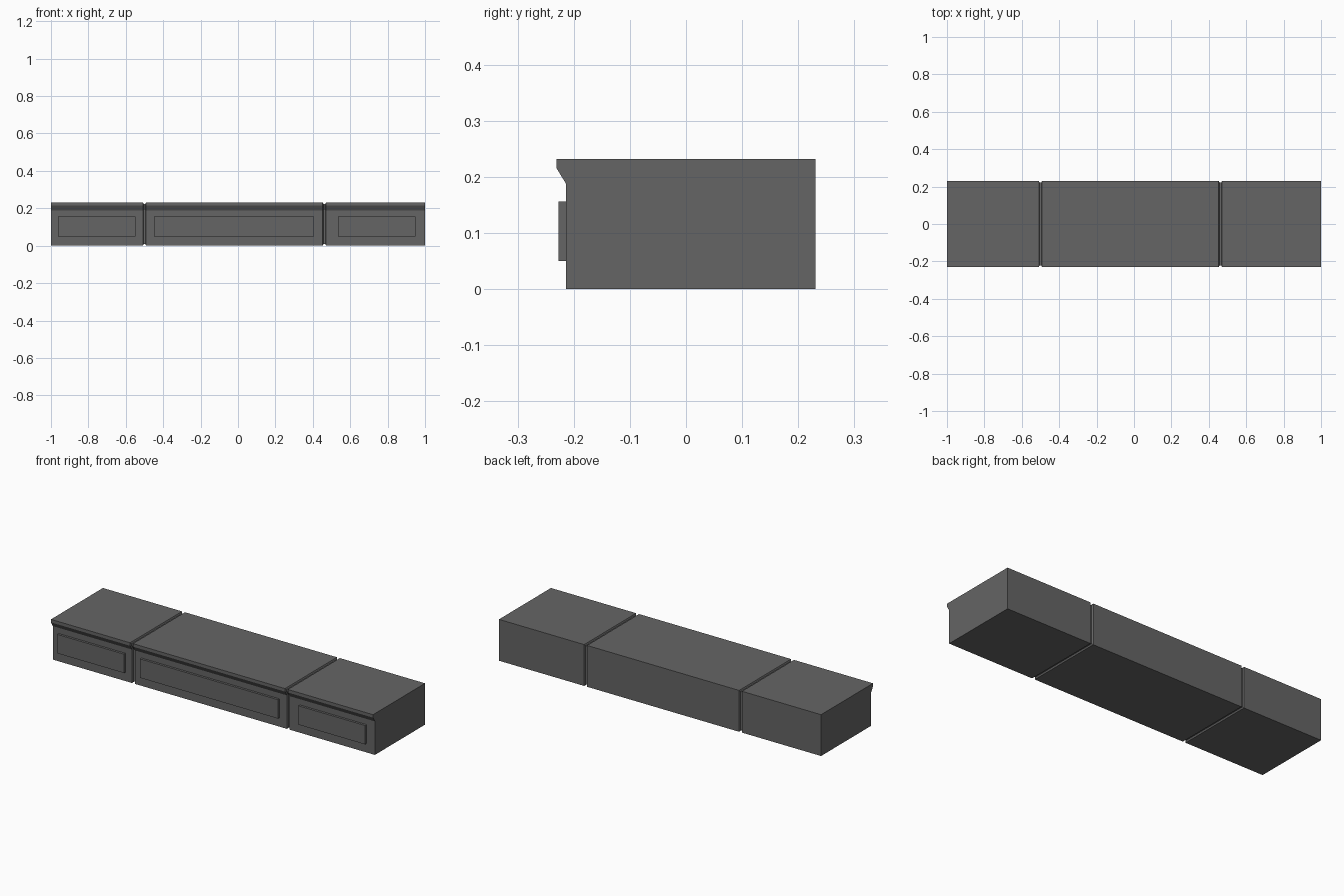
import bpy, bmesh

if "Cube" in bpy.data.objects:
    bpy.data.objects.remove(bpy.data.objects["Cube"])

stone = bpy.data.materials.new("dark_grey_stone")
stone.diffuse_color = (0.13, 0.13, 0.13, 1)
stone.use_nodes = True
stone.node_tree.nodes["Principled BSDF"].inputs["Base Color"].default_value = stone.diffuse_color

# Side profile (y, z) with the overhanging front lip, and its inset copy for the joints
outer = [(-0.214, 0), (0.2305, 0), (0.2305, 0.232), (-0.2305, 0.232), (-0.2305, 0.215), (-0.214, 0.188)]
d = 0.008
inner = [(-0.214 + d, d), (0.2305 - d, d), (0.2305 - d, 0.232 - d),
         (-0.2305 + d, 0.232 - d), (-0.2305 + d, 0.217), (-0.214 + d, 0.190)]


def finish(name, bm):
    bmesh.ops.recalc_face_normals(bm, faces=bm.faces[:])
    mesh = bpy.data.meshes.new(name)
    bm.to_mesh(mesh)
    bm.free()
    mesh.materials.append(stone)
    obj = bpy.data.objects.new(name, mesh)
    bpy.context.collection.objects.link(obj)
    return obj


# Ledge body: profile swept along x, pinched in at each joint
stations = [(-1.0, outer)]
for joint in (-0.5, 0.462):
    stations += [(joint - 0.009, outer), (joint - 0.005, inner),
                 (joint + 0.005, inner), (joint + 0.009, outer)]
stations.append((1.0, outer))

bm = bmesh.new()
rings = [[bm.verts.new((x, y, z)) for y, z in prof] for x, prof in stations]
n = len(outer)
for a, b in zip(rings, rings[1:]):
    for i in range(n):
        j = (i + 1) % n
        bm.faces.new((a[i], a[j], b[j], b[i]))
bm.faces.new(rings[0])
bm.faces.new(rings[-1])
finish("ledge_body", bm)


# Raised front panels
def panel(name, x0, x1):
    y0, y1, z0, z1 = -0.227, -0.212, 0.05, 0.156
    bm = bmesh.new()
    bmesh.ops.create_cube(bm, size=1)
    for v in bm.verts:
        v.co = (x1 if v.co.x > 0 else x0, y1 if v.co.y > 0 else y0, z1 if v.co.z > 0 else z0)
    finish(name, bm)


panel("left_panel", -0.963, -0.549)
panel("middle_panel", -0.449, 0.407)
panel("right_panel", 0.534, 0.948)
